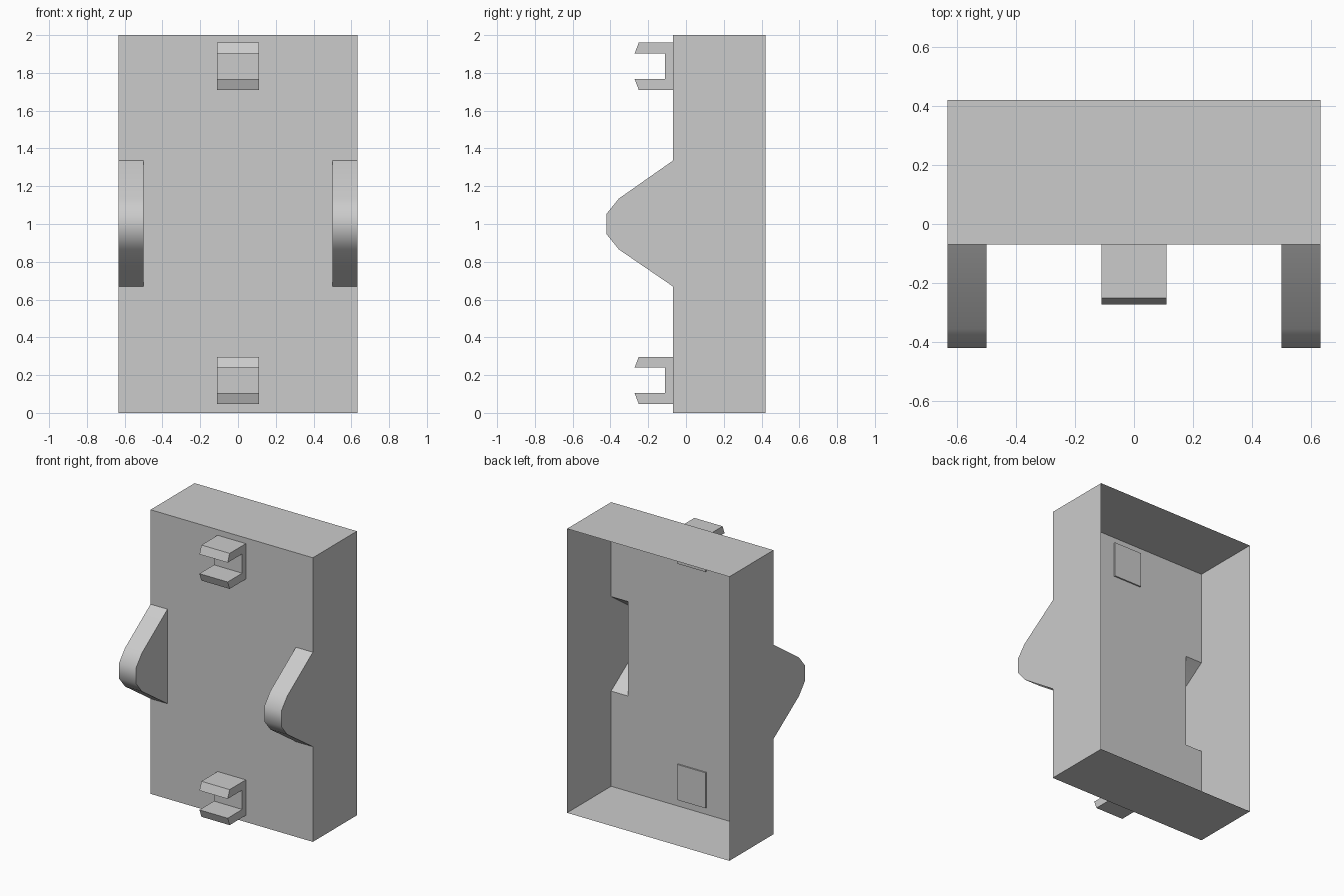
import bpy, bmesh, math

if "Cube" in bpy.data.objects:
    bpy.data.objects.remove(bpy.data.objects["Cube"])

W, FIN_X = 0.632, 0.5            # half width, inner side of the fins
FRONT, BACK, H = -0.07, 0.42, 2.0

# side fin outline (y, z), bottom to top
FIN = [(FRONT, 0.67), (-0.355, 0.865), (-0.42, 0.945),
       (-0.42, 1.055), (-0.355, 1.135), (FRONT, 1.335)]


def finish(name, bm):
    bmesh.ops.remove_doubles(bm, verts=bm.verts[:], dist=1e-5)
    bmesh.ops.recalc_face_normals(bm, faces=bm.faces[:])
    me = bpy.data.meshes.new(name)
    bm.to_mesh(me)
    bm.free()
    ob = bpy.data.objects.new(name, me)
    bpy.context.collection.objects.link(ob)
    return ob


def add_face(bm, pts):
    return bm.faces.new([bm.verts.new(p) for p in pts])


# thin open-backed housing, right half: walls, notched front and hollow fin
bm = bmesh.new()
add_face(bm, [(W, y, z) for y, z in [(BACK, 0), (FRONT, 0)] + FIN + [(FRONT, H), (BACK, H)]])
add_face(bm, [(x, FRONT, z) for x, z in [
    (0, 0), (W, 0), (W, FIN[0][1]), (FIN_X, FIN[0][1]),
    (FIN_X, FIN[-1][1]), (W, FIN[-1][1]), (W, H), (0, H)]])
for z in (0, H):
    add_face(bm, [(0, FRONT, z), (W, FRONT, z), (W, BACK, z), (0, BACK, z)])
add_face(bm, [(FIN_X, y, z) for y, z in FIN])
for (y0, z0), (y1, z1) in zip(FIN, FIN[1:]):
    add_face(bm, [(FIN_X, y0, z0), (W, y0, z0), (W, y1, z1), (FIN_X, y1, z1)])
housing = finish("housing", bm)
mirror = housing.modifiers.new("Mirror", 'MIRROR')
mirror.use_clip = True
bpy.context.view_layer.objects.active = housing
housing.select_set(True)
bpy.ops.object.shade_smooth_by_angle(angle=math.radians(45))

# C-shaped clips, extruded across x from a side profile (y, z from centre)
upper = [(-0.06, 0.125), (-0.25, 0.125), (-0.272, 0.068), (-0.11, 0.068)]
profile = upper + [(y, -z) for y, z in reversed(upper)]
for name, zc in (("lower_clip", 0.172), ("upper_clip", 1.835)):
    bm = bmesh.new()
    face = add_face(bm, [(-0.11, y, zc + z) for y, z in profile])
    ext = bmesh.ops.extrude_face_region(bm, geom=[face])["geom"]
    bmesh.ops.translate(bm, vec=(0.22, 0, 0),
                        verts=[v for v in ext if isinstance(v, bmesh.types.BMVert)])
    finish(name, bm)
